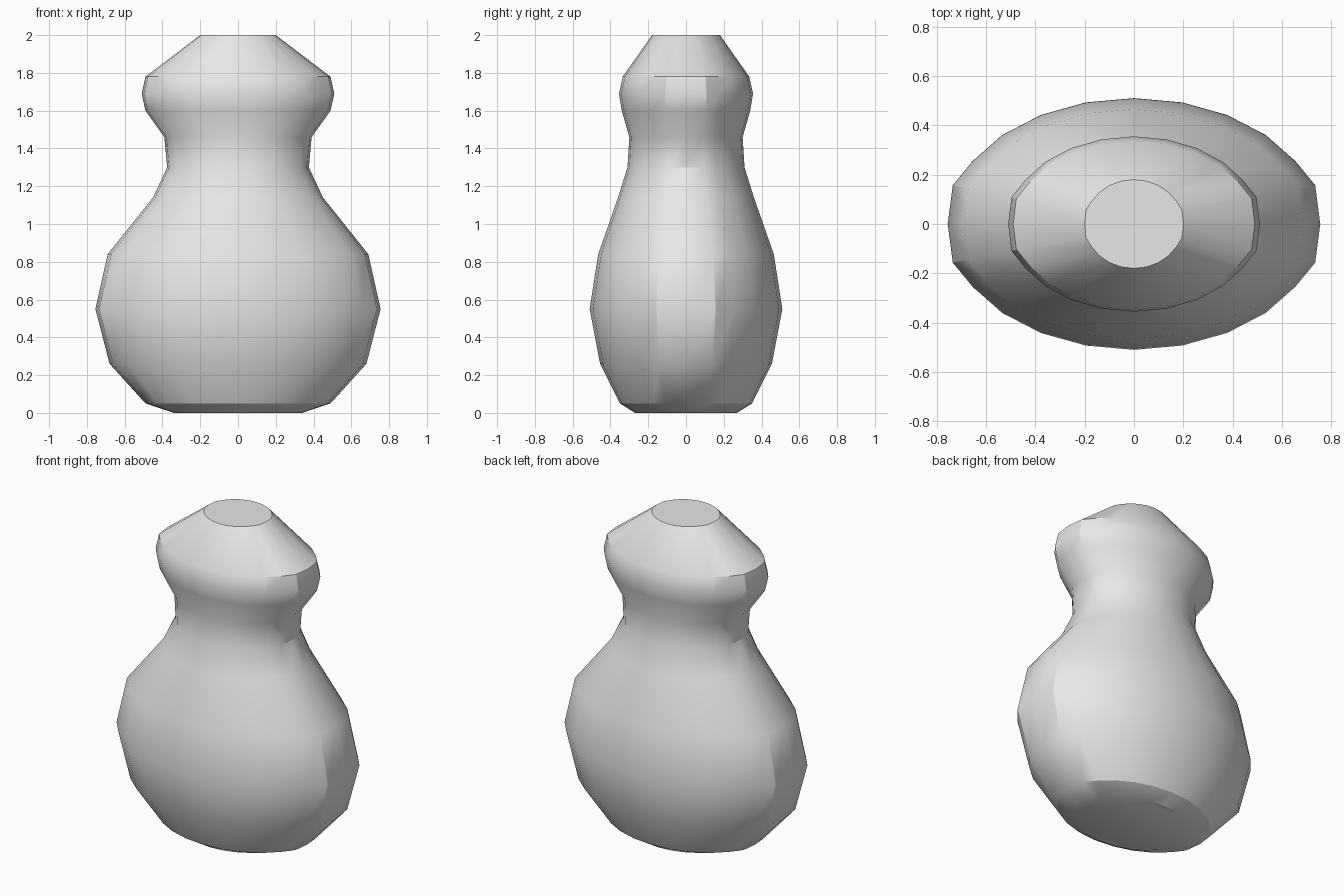
import bpy, bmesh, math

cube = bpy.data.objects.get("Cube")
if cube:
    bpy.data.objects.remove(cube, do_unlink=True)

# Stacked oval rings: height, half width, half depth
RINGS = [(0, .34, .27), (.05, .49, .35), (.26, .68, .455), (.55, .755, .51),
         (.84, .69, .465), (1.14, .45, .36), (1.30, .375, .31), (1.46, .39, .30),
         (1.60, .49, .34), (1.69, .51, .355), (1.78, .49, .335), (2.0, .20, .18)]
SIDES = 24


def oval_point(i):
    """Unit oval, slightly blunted at its left and right ends."""
    a = math.tau * i / SIDES
    c, s = math.cos(a), math.sin(a)
    if i % 12 in (1, 11):
        s *= 1.19
        c *= 1.007
    return c, s


# Body, neck and head as one lofted surface with flat caps
bm = bmesh.new()
loops = []
for z, rx, ry in RINGS:
    loops.append([bm.verts.new((rx * c, ry * s, z))
                  for c, s in map(oval_point, range(SIDES))])
for low, high in zip(loops, loops[1:]):
    for i in range(SIDES):
        j = (i + 1) % SIDES
        bm.faces.new((low[i], low[j], high[j], high[i]))
bm.faces.new(loops[0][::-1])
bm.faces.new(loops[-1])
bmesh.ops.recalc_face_normals(bm, faces=bm.faces)

mesh = bpy.data.meshes.new("rounded_body")
bm.to_mesh(mesh)
bm.free()
body = bpy.data.objects.new("rounded_body", mesh)
bpy.context.collection.objects.link(body)

# Plain grey finish
grey = bpy.data.materials.new("plain_grey")
grey.use_nodes = True
colour = (.8, .8, .8, 1)
grey.diffuse_color = colour
grey.node_tree.nodes["Principled BSDF"].inputs["Base Color"].default_value = colour
mesh.materials.append(grey)

# Smooth surface with hard rims
bpy.ops.object.select_all(action='DESELECT')
body.select_set(True)
bpy.context.view_layer.objects.active = body
bpy.ops.object.shade_smooth_by_angle(angle=math.radians(30))
